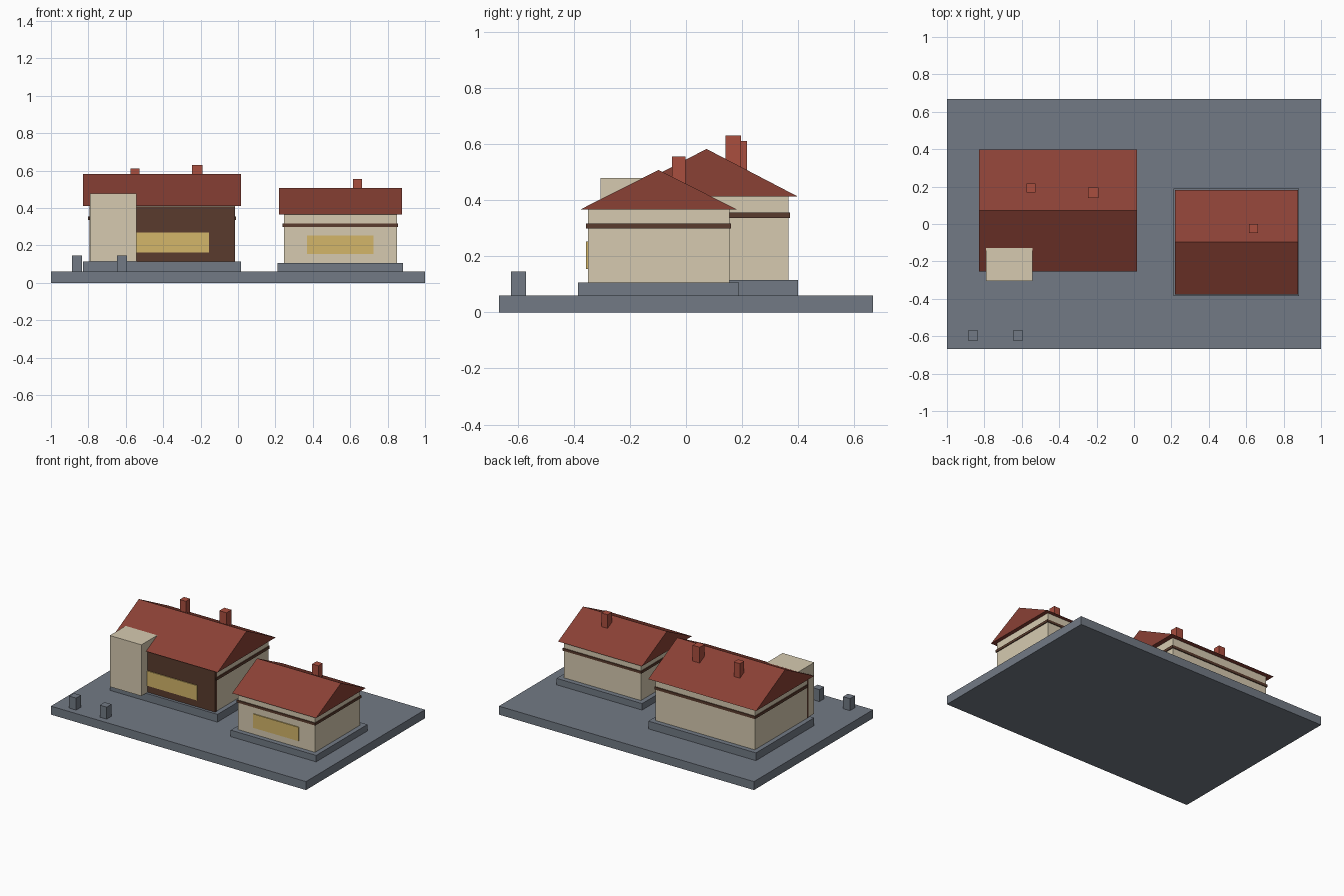
import bpy, bmesh

cube = bpy.data.objects.get("Cube")
if cube:
    bpy.data.objects.remove(cube, do_unlink=True)


def material(name, rgb):
    # sRGB bytes to linear colour
    lin = [((c / 255 + 0.055) / 1.055) ** 2.4 for c in rgb] + [1.0]
    m = bpy.data.materials.new(name)
    m.use_nodes = True
    m.diffuse_color = lin
    m.node_tree.nodes["Principled BSDF"].inputs["Base Color"].default_value = lin
    return m


STONE = material("grey stone", (114, 122, 133))
CREAM = material("cream plaster", (214, 202, 176))
ROOF = material("red roof tile", (138, 65, 53))
BRICK = material("chimney brick", (170, 78, 63))
TIMBER = material("dark timber", (90, 59, 45))
GLASS = material("warm window", (211, 182, 106))


def mesh_object(name, bm, mat):
    bmesh.ops.recalc_face_normals(bm, faces=bm.faces)
    me = bpy.data.meshes.new(name)
    bm.to_mesh(me)
    bm.free()
    me.materials.append(mat)
    ob = bpy.data.objects.new(name, me)
    bpy.context.collection.objects.link(ob)
    return ob


def box(name, mat, x, y, z):
    """Box from (min, max) ranges on each axis."""
    bm = bmesh.new()
    bmesh.ops.create_cube(bm, size=1)
    for v in bm.verts:
        v.co = [r[0] + (c + 0.5) * (r[1] - r[0]) for c, r in zip(v.co, (x, y, z))]
    return mesh_object(name, bm, mat)


def gable_roof(name, x, y, z):
    """Triangular prism with its ridge along x."""
    bm = bmesh.new()
    profile = [(y[0], z[0]), (y[1], z[0]), (sum(y) / 2, z[1])]
    end = bm.faces.new([bm.verts.new((x[0], py, pz)) for py, pz in profile])
    out = bmesh.ops.extrude_face_region(bm, geom=[end], use_keep_orig=True)
    for v in out["geom"]:
        if isinstance(v, bmesh.types.BMVert):
            v.co.x = x[1]
    return mesh_object(name, bm, ROOF)


def grow(r, d):
    return (r[0] - d, r[1] + d)


GROUND = 0.06


def house(name, x, y, plinth_top, eave, ridge, band, overhang):
    box(name + "_plinth", STONE, grow(x, 0.033), grow(y, 0.034), (GROUND, plinth_top))
    box(name + "_walls", CREAM, x, y, (plinth_top, eave))
    box(name + "_band", TIMBER, grow(x, 0.006), grow(y, 0.006), band)
    gable_roof(name + "_roof", grow(x, overhang), grow(y, overhang), (eave, ridge))


# Ground slab
box("ground_slab", STONE, (-1, 1), (-0.667, 0.667), (0, GROUND))

# Large house with timber front and plaster tower
house("large_house", (-0.795, -0.017), (-0.219, 0.365), 0.115, 0.412, 0.582, (0.336, 0.355), 0.034)
box("timber_front", TIMBER, (-0.795, -0.015), (-0.234, -0.215), (0.115, 0.407))
box("large_house_window", GLASS, (-0.655, -0.155), (-0.24, -0.232), (0.163, 0.268))
box("entrance_tower", CREAM, (-0.792, -0.544), (-0.305, -0.127), (0.115, 0.478))

# Small house
house("small_house", (0.245, 0.849), (-0.35, 0.155), 0.106, 0.366, 0.507, (0.299, 0.316), 0.027)
box("small_house_window", GLASS, (0.368, 0.725), (-0.357, -0.349), (0.154, 0.252))

# Chimneys
for i, (cx, cy, low, top) in enumerate([(-0.551, 0.193, 0.42, 0.61),
                                        (-0.217, 0.168, 0.42, 0.63),
                                        (0.64, -0.025, 0.38, 0.555)]):
    w = 0.024 if i != 1 else 0.028
    box(f"chimney_{i + 1}", BRICK, (cx - w, cx + w), (cy - w, cy + w), (low, top))

# Gate posts
for side, cx in (("right", -0.86), ("left", -0.62)):
    box(f"gate_post_{side}", STONE, grow((cx, cx), 0.027), grow((-0.597, -0.597), 0.027), (GROUND, 0.145))
